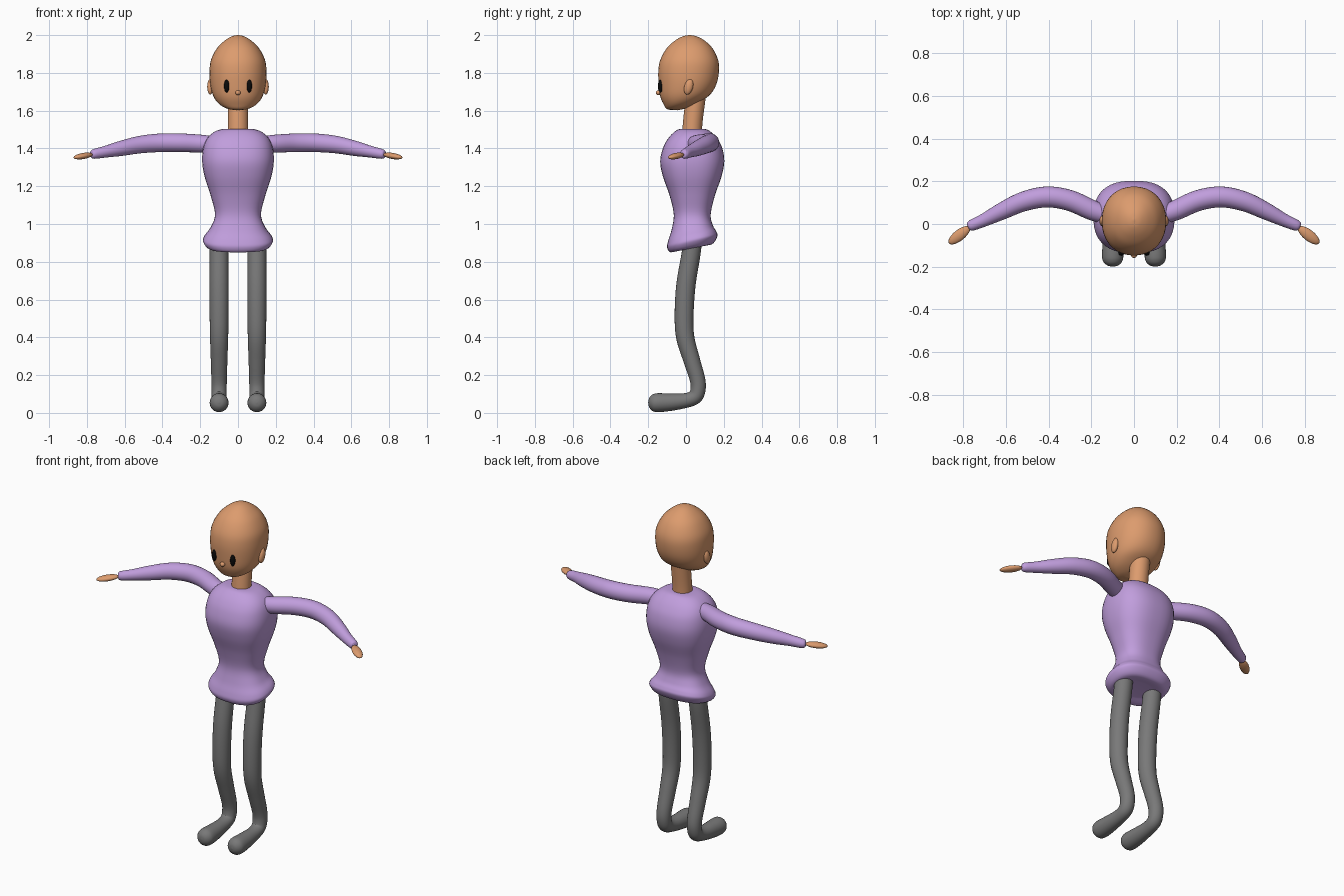
import bpy, bmesh, math
from mathutils import Vector, Matrix

cube = bpy.data.objects.get("Cube")
if cube:
    bpy.data.objects.remove(cube, do_unlink=True)


def material(name, rgb):
    m = bpy.data.materials.new(name)
    m.use_nodes = True
    m.diffuse_color = (*rgb, 1)
    m.node_tree.nodes["Principled BSDF"].inputs["Base Color"].default_value = (*rgb, 1)
    return m


SKIN = material("tan skin", (0.72, 0.33, 0.155))
SHIRT = material("lilac shirt", (0.53, 0.34, 0.72))
TROUSERS = material("grey trousers", (0.19, 0.19, 0.19))
BLACK = material("black", (0.003, 0.003, 0.003))


def finish(name, bm, mat):
    bmesh.ops.recalc_face_normals(bm, faces=bm.faces)
    mesh = bpy.data.meshes.new(name)
    bm.to_mesh(mesh)
    bm.free()
    mesh.materials.append(mat)
    mesh.shade_smooth()
    ob = bpy.data.objects.new(name, mesh)
    bpy.context.collection.objects.link(ob)
    return ob


def smooth_rows(rows, steps=5):
    """Catmull-Rom interpolation through rows of numbers."""
    rows = [Vector(r) for r in rows]
    out = []
    for i in range(len(rows) - 1):
        a, b, c, d = rows[max(i - 1, 0)], rows[i], rows[i + 1], rows[min(i + 2, len(rows) - 1)]
        for k in range(steps):
            t = k / steps
            out.append(b + (c - a) * (t / 2) + (2 * a - 5 * b + 4 * c - d) * (t * t / 2)
                       + (3 * b - a - 3 * c + d) * (t ** 3 / 2))
    return out + [rows[-1]]


def bridge(bm, rings):
    rings = [[bm.verts.new(p) for p in ring] for ring in rings]
    n = len(rings[0])
    for a, b in zip(rings, rings[1:]):
        for i in range(n):
            bm.faces.new((a[i], a[(i + 1) % n], b[(i + 1) % n], b[i]))
    bm.faces.new(rings[0])
    bm.faces.new(rings[-1])


def loft(name, rows, mat, power=2.0, sides=40):
    """Stacked rounded sections: height, y centre, half width, half depth, tilt."""
    def soft(v):
        return math.copysign(abs(v) ** (2 / power), v)
    rings = []
    for z, cy, hx, hy, tilt in smooth_rows(rows):
        ring = []
        for k in range(sides):
            a = math.tau * (k + 0.5) / sides
            c, s = soft(math.cos(a)), soft(math.sin(a))
            ring.append((hx * c, cy + hy * s, z + tilt * s))
        rings.append(ring)
    bm = bmesh.new()
    bridge(bm, rings)
    return finish(name, bm, mat)


def tube(name, path, mat, side, sides=24):
    """Round limb through points x, y, z, radius; side is +1 or -1."""
    pts = smooth_rows(path)
    rings = []
    for i, p in enumerate(pts):
        d = (pts[min(i + 1, len(pts) - 1)].xyz - pts[max(i - 1, 0)].xyz).normalized()
        # a reference axis across the bending plane keeps rings untwisted
        ref = Vector((1, 0, 0)) if abs(d.x) < 0.3 else Vector((0, 0, 1))
        u = d.cross(ref).normalized()
        v = d.cross(u)
        ring = []
        for k in range(sides):
            a = math.tau * k / sides
            q = p.xyz + (u * math.cos(a) + v * math.sin(a)) * p.w
            ring.append((q.x * side, q.y, q.z))
        rings.append(ring)
    bm = bmesh.new()
    bridge(bm, rings)
    return finish(name, bm, mat)


def ellipsoid(name, centre, radii, mat, rot=Matrix()):
    bm = bmesh.new()
    bmesh.ops.create_uvsphere(bm, u_segments=24, v_segments=14, radius=1)
    bm.transform(Matrix.Translation(centre) @ rot @ Matrix.Diagonal((*radii, 1)))
    return finish(name, bm, mat)


# Shirt: flared tilted hem, narrow waist, broad chest
loft("shirt_body", [
    (0.878, 0.03, 0.08, 0.06, 0.01), (0.872, 0.03, 0.15, 0.11, 0.022),
    (0.905, 0.033, 0.183, 0.133, 0.03), (0.935, 0.033, 0.178, 0.128, 0.025),
    (0.98, 0.033, 0.146, 0.110, 0.012), (1.05, 0.033, 0.122, 0.098, 0),
    (1.15, 0.033, 0.145, 0.120, 0), (1.25, 0.033, 0.177, 0.155, 0),
    (1.33, 0.033, 0.190, 0.170, 0), (1.40, 0.035, 0.185, 0.158, 0),
    (1.45, 0.035, 0.166, 0.132, 0), (1.485, 0.035, 0.130, 0.100, 0),
    (1.502, 0.035, 0.085, 0.070, 0), (1.504, 0.035, 0.02, 0.02, 0)], SHIRT, 2.5)

# Head: egg shape whose jaw leans forward
loft("head", [
    (1.603, -0.055, 0.015, 0.012, -0.001), (1.612, -0.045, 0.06, 0.055, 0.004),
    (1.638, -0.025, 0.103, 0.093, 0.006), (1.68, -0.005, 0.132, 0.132, 0.004),
    (1.74, 0.008, 0.147, 0.153, 0), (1.81, 0.014, 0.151, 0.161, 0),
    (1.87, 0.017, 0.143, 0.153, 0), (1.93, 0.019, 0.112, 0.122, 0),
    (1.97, 0.02, 0.072, 0.080, 0), (1.993, 0.02, 0.034, 0.038, 0),
    (2.0, 0.02, 0.004, 0.004, 0)], SKIN, 2.15)
loft("neck", [(1.46, 0.03, 0.055, 0.053, 0), (1.55, 0.037, 0.054, 0.052, 0),
              (1.70, 0.055, 0.054, 0.054, 0)], SKIN)
ellipsoid("nose", (0, -0.145, 1.695), (0.014, 0.014, 0.013), SKIN)

LEG = [(0.1, 0.035, 0.93, 0.05), (0.1, 0.028, 0.85, 0.05), (0.1, 0.0, 0.68, 0.051),
       (0.1, -0.01, 0.52, 0.05), (0.1, -0.004, 0.40, 0.048), (0.1, 0.03, 0.28, 0.044),
       (0.1, 0.06, 0.18, 0.041), (0.1, 0.064, 0.125, 0.04), (0.1, 0.048, 0.085, 0.039),
       (0.1, 0.0, 0.066, 0.039), (0.1, -0.08, 0.057, 0.046), (0.1, -0.15, 0.054, 0.05),
       (0.1, -0.178, 0.054, 0.043), (0.1, -0.195, 0.054, 0.024), (0.1, -0.2, 0.054, 0.002)]
ARM = [(0.10, 0.035, 1.42, 0.04), (0.19, 0.062, 1.425, 0.047), (0.30, 0.11, 1.43, 0.049),
       (0.41, 0.127, 1.43, 0.049), (0.52, 0.105, 1.42, 0.046), (0.62, 0.06, 1.40, 0.04),
       (0.70, 0.02, 1.383, 0.031), (0.765, -0.008, 1.37, 0.025), (0.778, -0.014, 1.368, 0.012)]

for label, s in (("left", 1), ("right", -1)):
    tube(label + "_leg", LEG, TROUSERS, s)
    tube(label + "_sleeve", ARM, SHIRT, s)
    ellipsoid(label + "_hand", (s * 0.82, -0.053, 1.36), (0.062, 0.026, 0.016), SKIN,
              Matrix.Rotation(s * math.radians(-38), 4, "Z")
              @ Matrix.Rotation(s * math.radians(8), 4, "Y"))
    ellipsoid(label + "_ear", (s * 0.147, 0.014, 1.726), (0.016, 0.023, 0.042), SKIN,
              Matrix.Rotation(math.radians(-15), 4, "X"))
    ellipsoid(label + "_eye", (s * 0.06, -0.135, 1.73), (0.014, 0.014, 0.034), BLACK)
